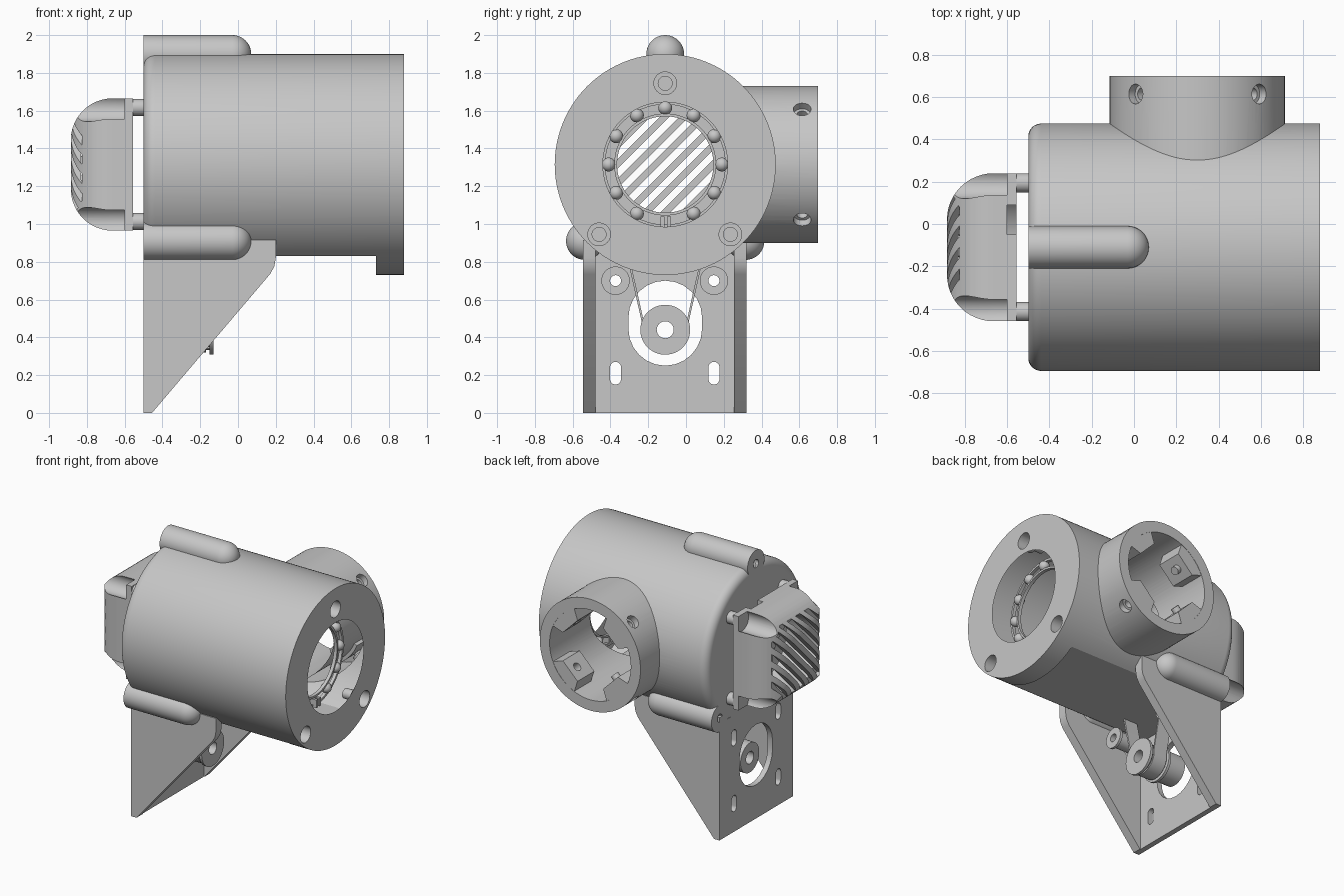
import bpy, bmesh
from math import sin, cos, pi, radians, sqrt
from mathutils import Vector, Matrix

cube = bpy.data.objects.get("Cube")
if cube:
    bpy.data.objects.remove(cube)

grey = bpy.data.materials.new("plain_grey")
grey.use_nodes = True
GREY = (0.57, 0.57, 0.57, 1)
grey.diffuse_color = GREY
grey.node_tree.nodes["Principled BSDF"].inputs["Base Color"].default_value = GREY

CY, CZ = -0.11, 1.315          # axis of the main barrel
X, Y = Vector((1, 0, 0)), Vector((0, 1, 0))


def finish(name, bm):
    bm.normal_update()
    bmesh.ops.recalc_face_normals(bm, faces=bm.faces)
    if bm.calc_volume(signed=True) < 0:
        bmesh.ops.reverse_faces(bm, faces=bm.faces)
    mesh = bpy.data.meshes.new(name)
    bm.to_mesh(mesh)
    bm.free()
    mesh.materials.append(grey)
    ob = bpy.data.objects.new(name, mesh)
    bpy.context.collection.objects.link(ob)
    return ob


def lathe(name, profile, origin, axis=X, steps=80):
    """Spin a (distance, radius) profile about an axis; it closes unless it ends on the axis."""
    bm = bmesh.new()
    rot = axis.to_track_quat('Z', 'Y').to_matrix().to_4x4()
    on_axis = profile[0][1] < 1e-6 and profile[-1][1] < 1e-6
    rings = []
    for t, r in profile:
        if r < 1e-6:
            rings.append([bm.verts.new((0, 0, t))] * steps)
        else:
            rings.append([bm.verts.new((r * cos(2 * pi * i / steps), r * sin(2 * pi * i / steps), t))
                          for i in range(steps)])
    for k in range(1 if on_axis else 0, len(rings)):
        a, b = rings[k - 1], rings[k]
        for i in range(steps):
            quad = (a[i - 1], a[i], b[i], b[i - 1])
            bm.faces.new(list(dict.fromkeys(quad)))
    bm.transform(Matrix.Translation(origin) @ rot)
    return finish(name, bm)


def rod(name, a, b, r, origin, axis=X, hole=0, steps=48):
    return lathe(name, [(a, hole), (a, r), (b, r), (b, hole)], origin, axis, steps)


def extrude(name, pts, axis, a, b):
    """Extrude a 2D outline along a world axis from a to b."""
    put = {'x': lambda u, v, t: (t, u, v), 'y': lambda u, v, t: (u, t, v),
           'z': lambda u, v, t: (u, v, t)}[axis]
    bm = bmesh.new()
    lo = [bm.verts.new(put(u, v, a)) for u, v in pts]
    hi = [bm.verts.new(put(u, v, b)) for u, v in pts]
    bm.faces.new(lo)
    bm.faces.new(hi)
    for i in range(len(pts)):
        bm.faces.new((lo[i - 1], lo[i], hi[i], hi[i - 1]))
    return finish(name, bm)


def box(name, x0, x1, y0, y1, z0, z1):
    return extrude(name, [(x0, y0), (x1, y0), (x1, y1), (x0, y1)], 'z', z0, z1)


def arc(cx, cy, r, a0, a1, n=12):
    return [(cx + r * cos(radians(a0 + (a1 - a0) * i / n)),
             cy + r * sin(radians(a0 + (a1 - a0) * i / n))) for i in range(n + 1)]


def slot(cy, z0, z1, r):
    return arc(cy, z1 - r, r, 0, 180) + arc(cy, z0 + r, r, 180, 360)


def combine(ob, others, op='DIFFERENCE'):
    for o in others:
        m = ob.modifiers.new("cut", 'BOOLEAN')
        m.operation, m.solver, m.object = op, 'EXACT', o
        with bpy.context.temp_override(object=ob, active_object=ob):
            bpy.ops.object.modifier_apply(modifier=m.name)
        bpy.data.objects.remove(o)
    return ob


# Main barrel with a rounded rear edge
centre = Vector((0, CY, CZ))
fillet = arc(-0.44, 0.525, 0.06, 180, 90, 8)
body = lathe("barrel", [(-0.5, 0)] + fillet + [(0.88, 0.585), (0.88, 0)], centre, steps=120)

# Side socket and its four locking lobes
port = Vector((0.3, 0, CZ))
combine(body, [rod("socket", 0.02, 0.70, 0.415, port, Y, steps=96)], 'UNION')
combine(body, [
    rod("socket_bore", -0.11, 0.8, 0.335, port, Y, steps=96),
    lathe("barrel_bore", [(0.95, 0), (0.95, 0.33), (0.70, 0.33), (0.70, 0.255),
                          (0.66, 0.255), (0.66, 0.332), (-0.44, 0.332), (-0.44, 0.26),
                          (-0.6, 0.26), (-0.6, 0)], centre),
    box("belly_cut", -0.7, 0.73, -0.8, 0.6, 0.5, 0.83)])
diagonals = [45, 135, 225, 315]
lobes = []
for a in diagonals:
    outline = arc(0.3, CZ, 0.36, a - 22, a + 22, 6) + arc(0.3, CZ, 0.25, a + 20, a - 20, 1)
    lobes.append(extrude("socket_lobe", outline, 'y', 0.50, 0.698))
start = Vector((0.3, 0.615, CZ))
drill = [(0.2, 0), (0.2, 0.03), (0.37, 0.03), (0.37, 0.047), (0.5, 0.047), (0.5, 0)]
for part in lobes + [body]:
    combine(part, [lathe("screw_hole", drill, start,
                         Vector((cos(radians(a)), 0, sin(radians(a)))), 24) for a in diagonals])

# Counterbored bolt holes in the front flange
for y, z in ((CY, 1.745), (-0.46, 0.945), (0.235, 0.945)):
    combine(body, [lathe("bolt_hole", [(0.72, 0), (0.72, 0.037), (0.8, 0.037), (0.8, 0.06),
                                       (0.95, 0.06), (0.95, 0)], (0, y, z), X, 32)])

# Round-nosed bolt bosses along the barrel
for y, z in ((CY, 1.9), (-0.535, 0.91), (0.315, 0.91)):
    nose = arc(-0.03, 0, 0.1, 90, 0)
    lathe("bolt_boss", [(-0.4, 0), (-0.4, 0.03), (-0.5, 0.03), (-0.5, 0.1)] + nose,
          (0, y, z), X, 40)

# Ball race inside the barrel
lathe("race_lip", [(0.69, 0.255), (0.715, 0.255), (0.715, 0.27), (0.69, 0.27)], centre)
lathe("race_outer_lip", [(0.69, 0.318), (0.715, 0.318), (0.715, 0.335), (0.69, 0.335)], centre)
for i in range(12):
    a = radians(30 * i)
    if i != 9:
        lathe("race_ball", arc(0.70, 0, 0.037, 180, 0, 10),
              (0, CY + 0.3 * cos(a), CZ + 0.3 * sin(a)), X, 20)
for y in (-0.135, -0.1):
    box("race_key", 0.69, 0.74, y, y + 0.02, 0.98, 1.04)

# Vented rear cap
def cap_outline(c):
    return ([(-0.555, c - 0.35), (-0.555, c + 0.35)] + arc(-0.665, c + 0.13, 0.22, 90, 180)
            + arc(-0.665, c - 0.13, 0.22, 180, 270))

cap = extrude("vented_cap", cap_outline(CZ), 'y', CY - 0.4, CY + 0.4)
combine(cap, [extrude("cap_side_shape", cap_outline(CY), 'z', 0.9, 1.75)], 'INTERSECT')
combine(cap, [rod("cap_cavity", -0.83, -0.5, 0.275, centre),
              box("cap_notch", -0.6, -0.5, CY + 0.06, CY + 0.2, 1.5, 1.75)])
for i in range(-4, 5):
    off = 0.072 * i
    half = sqrt(0.34 ** 2 - off ** 2)
    s = sin(pi / 4)
    corners = [(u, v) for u, v in ((-half, -0.018), (half, -0.018), (half, 0.018), (-half, 0.018))]
    pts = [(CY + s * (u - v - off), CZ + s * (u + v + off)) for u, v in corners]
    combine(cap, [extrude("vent_slot", pts, 'x', -0.95, -0.825)])
for sy in (-1, 1):
    for sz in (-1, 1):
        p = (0, CY + 0.305 * sy, CZ + 0.302 * sz)
        combine(cap, [rod("screw_well", -0.95, -0.6, 0.075, p)])
        rod("standoff", -0.59, -0.48, 0.045, p)

# Mounting bracket: slotted back plate and two gussets
plate = box("bracket_plate", -0.5, -0.46, -0.545, 0.32, 0.0, 0.87)
combine(plate, [extrude("pulley_opening", slot(CY, 0.25, 0.70, 0.195), 'x', -0.6, -0.4)])
for y in (-0.373, 0.148):
    for z in (0.15, 0.64):
        combine(plate, [extrude("bolt_slot", slot(y, z, z + 0.12, 0.029), 'x', -0.6, -0.4)])
side = ([(-0.5, 0.915), (-0.5, 0), (-0.455, 0)] + [(0.17, 0.735), (0.192, 0.775), (0.2, 0.82)]
        + [(0.2, 0.915)])
for y in (-0.545, 0.255):
    extrude("bracket_gusset", side, 'y', y, y + 0.065)

# Toothed drive pulley
hub = Vector((0, CY, 0.44))
rod("pulley_hub", -0.45, -0.31, 0.11, hub, X, 0.045)
for x in (-0.31, -0.15):
    rod("pulley_flange", x, x + 0.02, 0.132, hub, X, 0.045)
teeth = []
for i in range(20):
    for d, r in ((-7, 0.09), (-4, 0.108), (4, 0.108), (7, 0.09)):
        a = radians(18 * i + d)
        teeth.append((CY + r * cos(a), 0.44 + r * sin(a)))
gear = extrude("pulley_teeth", teeth, 'x', -0.295, -0.145)
combine(gear, [rod("shaft_hole", -0.5, 0, 0.045, hub)])

# Belt and its two idlers
outer = [(-0.315, 0.84)] + arc(CY, 0.44, 0.12, 172, 368, 24) + [(0.095, 0.84)]
inner = [(0.083, 0.84)] + arc(CY, 0.44, 0.108, 368, 172, 24) + [(-0.303, 0.84)]
extrude("drive_belt", outer + inner, 'x', -0.28, -0.17)
for y in (-0.373, 0.148):
    p = (0, y, 0.70)
    rod("idler_roller", -0.46, -0.15, 0.058, p, X, 0.029)
    for x in (-0.31, -0.15):
        rod("idler_flange", x, x + 0.02, 0.075, p, X, 0.029)

# Smooth shading on every part, keeping hard edges
bpy.ops.object.select_all(action='DESELECT')
for ob in bpy.context.collection.objects:
    if ob.type == 'MESH' and grey.name in ob.data.materials:
        ob.select_set(True)
        bpy.context.view_layer.objects.active = ob
bpy.ops.object.shade_smooth_by_angle(angle=radians(30))
